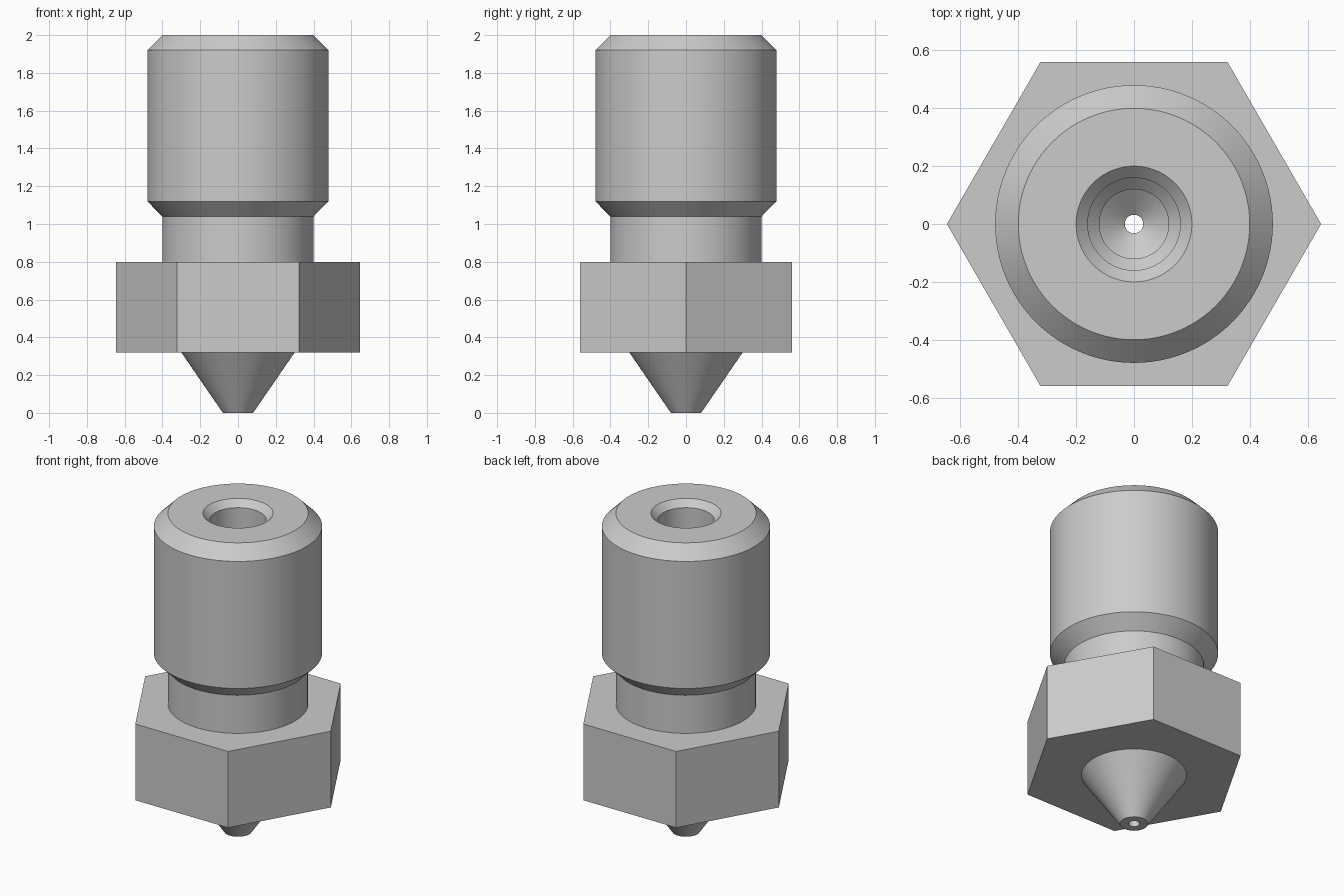
import bpy
import bmesh
from math import cos, sin, pi

SEGMENTS = 96          # divisible by six, so hexagon corners land on vertices
HEX_APOTHEM = 0.56

cube = bpy.data.objects.get("Cube")
if cube:
    bpy.data.objects.remove(cube, do_unlink=True)

# Single metal colour
metal = bpy.data.materials.new("grey metal")
metal.use_nodes = True
GREY = (0.6, 0.6, 0.6, 1.0)
metal.diffuse_color = GREY
metal.node_tree.nodes["Principled BSDF"].inputs["Base Color"].default_value = GREY


def hex_radius(angle):
    """Distance from the axis to a hexagon with corners on the x axis."""
    return HEX_APOTHEM / cos(angle % (pi / 3) - pi / 6)


def lathe(name, profile):
    """Revolve (radius, height) points; the radius "hex" gives a hexagonal ring."""
    bm = bmesh.new()
    rings = []
    for radius, z in profile:
        ring = []
        for i in range(SEGMENTS):
            a = 2 * pi * i / SEGMENTS
            r = hex_radius(a) if radius == "hex" else radius
            ring.append(bm.verts.new((r * cos(a), r * sin(a), z)))
        rings.append(ring)
    for first, second in zip(rings, rings[1:]):
        for i in range(SEGMENTS):
            j = (i + 1) % SEGMENTS
            bm.faces.new((first[i], second[i], second[j], first[j]))
    # Merge the strips of each flat hexagon side into one face
    bm.normal_update()
    flat = [e for e in bm.edges if len(e.link_faces) == 2
            and e.calc_face_angle() < 0.001
            and abs(e.verts[0].co.z - e.verts[1].co.z) > 0.01]
    if flat:
        bmesh.ops.dissolve_edges(bm, edges=flat, use_verts=False)
    mesh = bpy.data.meshes.new(name)
    bm.to_mesh(mesh)
    bm.free()
    mesh.materials.append(metal)
    obj = bpy.data.objects.new(name, mesh)
    bpy.context.collection.objects.link(obj)
    bpy.ops.object.select_all(action="DESELECT")
    obj.select_set(True)
    bpy.context.view_layer.objects.active = obj
    bpy.ops.object.shade_smooth_by_angle(angle=pi / 9)
    return obj


# Chamfered barrel with its top rim
lathe("barrel", [(0.2, 2.0), (0.4, 2.0), (0.48, 1.92), (0.48, 1.12), (0.4, 1.04)])

# Narrow neck between barrel and hexagon
lathe("neck", [(0.4, 1.04), (0.4, 0.8)])

# Hexagonal collar
lathe("hex_collar", [(0.4, 0.8), ("hex", 0.8), ("hex", 0.32), (0.3, 0.32)])

# Conical tip with its small flat end
lathe("conical_tip", [(0.3, 0.32), (0.08, 0.0), (0.032, 0.0)])

# Stepped bore, running from the tip opening up to the countersunk mouth
lathe("bore", [(0.032, 0.0), (0.032, 0.1), (0.12, 0.17), (0.12, 0.9),
               (0.16, 0.94), (0.16, 1.96), (0.2, 2.0)])
